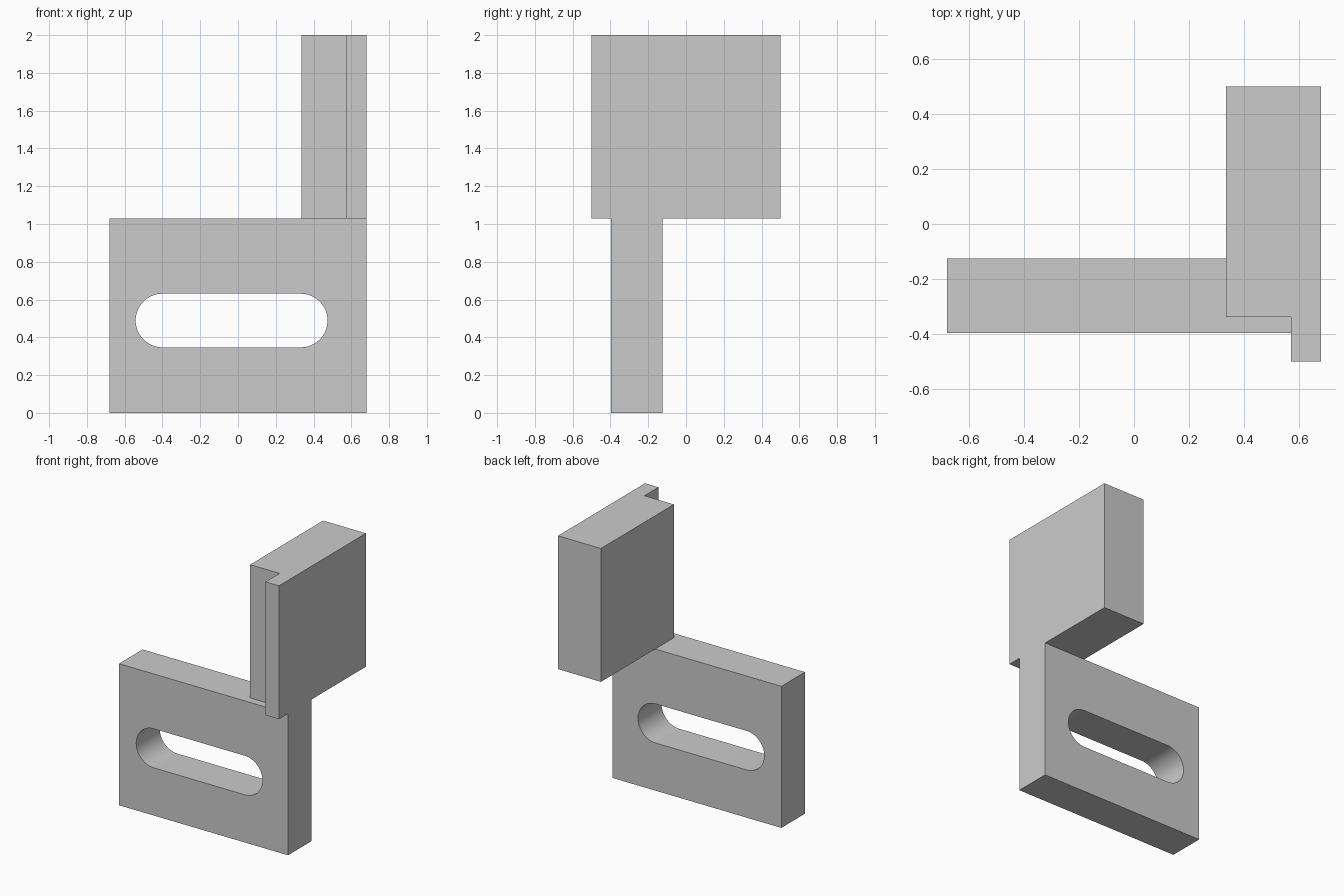
import bpy, bmesh, math
from mathutils import Vector

if "Cube" in bpy.data.objects:
    bpy.data.objects.remove(bpy.data.objects["Cube"])


def prism(name, points, direction):
    """Extrude a closed outline along a direction into a solid."""
    bm = bmesh.new()
    face = bm.faces.new([bm.verts.new(p) for p in points])
    new = bmesh.ops.extrude_face_region(bm, geom=[face])["geom"]
    bmesh.ops.translate(bm, vec=Vector(direction),
                        verts=[v for v in new if isinstance(v, bmesh.types.BMVert)])
    bmesh.ops.recalc_face_normals(bm, faces=bm.faces)
    mesh = bpy.data.meshes.new(name)
    bm.to_mesh(mesh)
    bm.free()
    obj = bpy.data.objects.new(name, mesh)
    bpy.context.collection.objects.link(obj)
    return obj


def combine(target, tool, operation):
    """Apply a boolean and remove the tool object."""
    mod = target.modifiers.new(operation, 'BOOLEAN')
    mod.operation, mod.object, mod.solver = operation, tool, 'EXACT'
    bpy.context.view_layer.objects.active = target
    bpy.ops.object.modifier_apply(modifier=mod.name)
    bpy.data.objects.remove(tool)


X, FRONT, BACK, TOP = 0.68, -0.396, -0.125, 1.03

# Mounting plate
bracket = prism("slotted_bracket",
                [(-X, FRONT, 0), (X, FRONT, 0), (X, FRONT, TOP), (-X, FRONT, TOP)],
                (0, BACK - FRONT, 0))

# Upright block with a stepped lip, standing on the plate and flush with its end
block = prism("upright_block",
              [(0.335, 0.5, TOP), (0.335, -0.339, TOP), (0.572, -0.339, TOP),
               (0.572, -0.5, TOP), (X, -0.5, TOP), (X, 0.5, TOP)],
              (0, 0, 2 - TOP))
combine(bracket, block, 'UNION')

# Round-ended slot through the plate
R, SLOT_Z, STEPS = 0.142, 0.489, 32
outline = []
for cx, start in ((0.332, -math.pi / 2), (-0.40, math.pi / 2)):
    for i in range(STEPS + 1):
        a = start + math.pi * i / STEPS
        outline.append((cx + R * math.cos(a), FRONT - 0.2, SLOT_Z + R * math.sin(a)))
combine(bracket, prism("slot_cutter", outline, (0, 0.7, 0)), 'DIFFERENCE')

# Smooth slot ends, crisp edges elsewhere
bpy.ops.object.select_all(action='DESELECT')
bracket.select_set(True)
bpy.context.view_layer.objects.active = bracket
bpy.ops.object.shade_smooth_by_angle(angle=math.radians(30))
